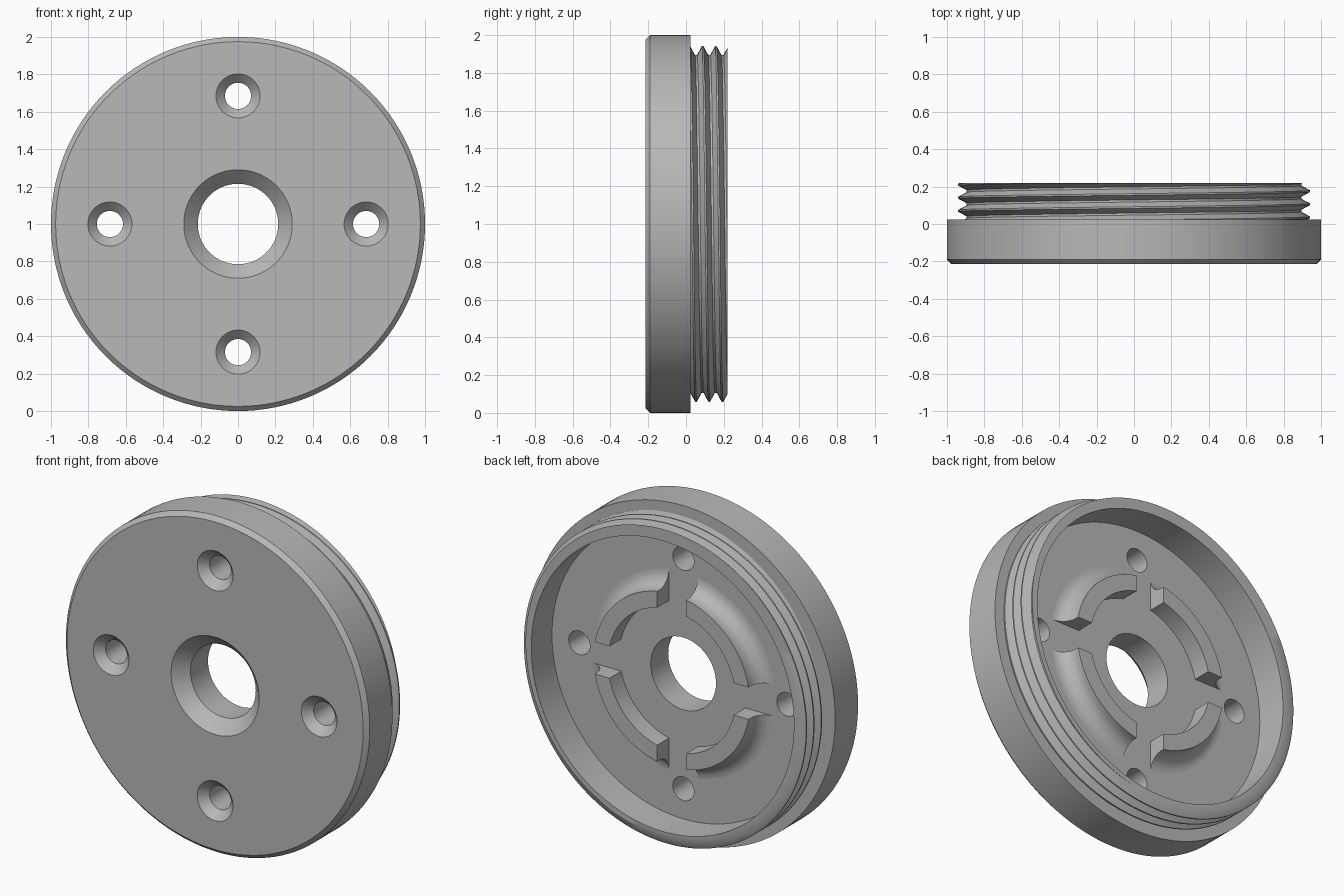
import bpy, bmesh
from math import sin, cos, pi, asin, floor, radians

cube = bpy.data.objects.get("Cube")
if cube:
    bpy.data.objects.remove(cube, do_unlink=True)

SEG = 128
FRONT, FLOOR, REAR = -0.215, 0.025, 0.22     # depths along y

steel = bpy.data.materials.new("grey_steel")
steel.use_nodes = True
steel.diffuse_color = (0.48, 0.48, 0.48, 1)
steel.node_tree.nodes["Principled BSDF"].inputs["Base Color"].default_value = (0.48, 0.48, 0.48, 1)


def polar(r, a, y):
    """Point at radius r and angle a (clockwise from the top, seen from the front)."""
    return (r * sin(a), y, 1 + r * cos(a))


def finish(bm, name):
    bmesh.ops.remove_doubles(bm, verts=bm.verts, dist=1e-5)
    bmesh.ops.recalc_face_normals(bm, faces=bm.faces)
    mesh = bpy.data.meshes.new(name)
    bm.to_mesh(mesh)
    bm.free()
    mesh.materials.append(steel)
    obj = bpy.data.objects.new(name, mesh)
    bpy.context.collection.objects.link(obj)
    return obj


def smooth(obj):
    bpy.ops.object.select_all(action='DESELECT')
    obj.select_set(True)
    bpy.context.view_layer.objects.active = obj
    bpy.ops.object.shade_smooth_by_angle(angle=radians(30))


def sweep(bm, columns, capped=False):
    """Join a list of closed cross-sections into a tube."""
    cols = [[bm.verts.new(p) for p in col] for col in columns]
    n = len(cols[0])
    for a, b in zip(cols, cols[1:]):
        for k in range(n):
            m = (k + 1) % n
            bm.faces.new((a[k], a[m], b[m], b[k]))
    if capped:
        bm.faces.new(cols[0])
        bm.faces.new(cols[-1][::-1])


def lathe(bm, profile, seg=SEG):
    sweep(bm, [[polar(r, 2 * pi * i / seg, y) for r, y in profile] for i in range(seg + 1)])


# Flange plate with bevelled rim and chamfered centre bore
bm = bmesh.new()
lathe(bm, [(0.29, FRONT), (0.975, FRONT), (1, FRONT + 0.025), (1, FLOOR),
           (0.215, FLOOR), (0.215, FRONT + 0.075)])
flange = finish(bm, "flange_plate")

# Four countersunk screw holes
bm = bmesh.new()
hole = [(0.128, FRONT - 0.01), (0.07, FRONT + 0.048), (0.07, FLOOR + 0.05)]
for q in range(4):
    cx, _, cz = polar(0.685, q * pi / 2, 0)
    rings = [[bm.verts.new((cx + r * cos(2 * pi * i / 48), y, cz + r * sin(2 * pi * i / 48)))
              for i in range(48)] for r, y in hole]
    for a, b in zip(rings, rings[1:]):
        for i in range(48):
            j = (i + 1) % 48
            bm.faces.new((a[i], a[j], b[j], b[i]))
    bm.faces.new(rings[0])
    bm.faces.new(rings[-1])
cutter = finish(bm, "screw_hole_cutter")
cutter.hide_render = True
mod = flange.modifiers.new("screw_holes", 'BOOLEAN')
mod.operation = 'DIFFERENCE'
mod.solver = 'EXACT'
mod.object = cutter
bpy.context.view_layer.objects.active = flange
bpy.ops.object.modifier_apply(modifier=mod.name)
bpy.data.objects.remove(cutter, do_unlink=True)
smooth(flange)

# Threaded collar: helical outside, plain bore inside
PITCH, CREST, ROOT, BORE = 0.07, 0.942, 0.895, 0.865
START, CREST_Y = 0.0, 0.158
STEPS = (-0.06, 0.06, 0.42, 0.58)            # crest and root flats in one pitch


def thread_radius(y, a):
    t = (y - CREST_Y) / PITCH - a / (2 * pi)
    d = abs(t - floor(t + 0.5))              # distance from nearest crest, 0 to 0.5
    k = min(max((d - 0.06) / 0.36, 0), 1)
    return CREST + (ROOT - CREST) * k


columns = []
for i in range(SEG + 1):
    a = 2 * pi * i / SEG
    col = []
    for turn in range(-4, 3):
        for s in STEPS:
            y = CREST_Y + PITCH * (turn + s + a / (2 * pi))
            y = min(max(y, START), REAR)
            col.append(polar(thread_radius(y, a), a, y))
    col += [polar(thread_radius(REAR, a), a, REAR), polar(BORE, a, REAR), polar(BORE, a, START)]
    columns.append(col)
bm = bmesh.new()
sweep(bm, columns)
smooth(finish(bm, "threaded_collar"))

# Raised ring in four arcs: straight inside, filleted outside, parallel gaps
INNER, OUTER, TOP, FILLET, GAP = 0.42, 0.515, 0.135, 0.09, 0.095
section = [(INNER, START), (INNER, TOP), (OUTER, TOP)]
for i in range(9):
    f = i / 8 * pi / 2
    section.append((OUTER + FILLET * (1 - cos(f)), FLOOR + FILLET * (1 - sin(f))))
section.append((OUTER + FILLET, START))

for q, name in enumerate(("upper_left", "lower_left", "lower_right", "upper_right")):
    columns = []
    for i in range(33):
        col = []
        for r, y in section:
            a0 = asin(GAP / r)
            col.append(polar(r, q * pi / 2 + a0 + i / 32 * (pi / 2 - 2 * a0), y))
        columns.append(col)
    bm = bmesh.new()
    sweep(bm, columns, capped=True)
    smooth(finish(bm, "ring_arc_" + name))
